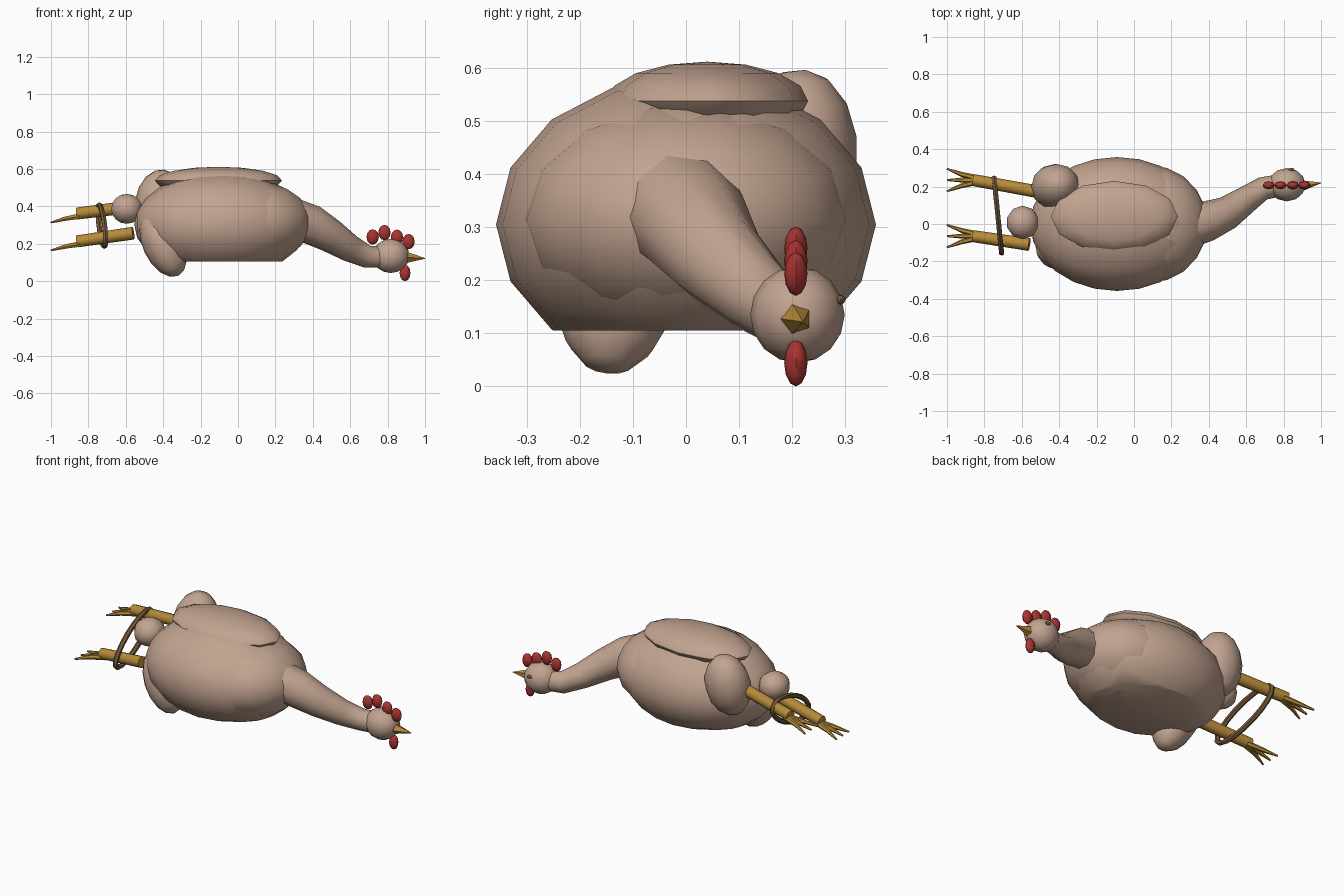
import bpy, bmesh, math
from mathutils import Vector, Matrix, Euler

if "Cube" in bpy.data.objects:
    bpy.data.objects.remove(bpy.data.objects["Cube"])


def material(name, rgb):
    m = bpy.data.materials.new(name)
    m.diffuse_color = (*rgb, 1)
    m.use_nodes = True
    m.node_tree.nodes["Principled BSDF"].inputs["Base Color"].default_value = m.diffuse_color
    return m


SKIN = material("pale skin", (0.54, 0.37, 0.28))
RED = material("comb red", (0.40, 0.035, 0.03))
YELLOW = material("leg yellow", (0.47, 0.26, 0.04))
TWINE = material("twine brown", (0.18, 0.10, 0.045))


def finish(name, bm, mat, smooth=50):
    bmesh.ops.recalc_face_normals(bm, faces=bm.faces)
    me = bpy.data.meshes.new(name)
    bm.to_mesh(me)
    bm.free()
    me.materials.append(mat)
    ob = bpy.data.objects.new(name, me)
    bpy.context.collection.objects.link(ob)
    bpy.ops.object.select_all(action='DESELECT')
    ob.select_set(True)
    bpy.context.view_layer.objects.active = ob
    if smooth:
        bpy.ops.object.shade_smooth_by_angle(angle=math.radians(smooth))
    return ob


def ellipsoid(name, centre, radii, mat, seg=12, rings=8, rot=(0, 0, 0),
              along_x=False, floor=None):
    bm = bmesh.new()
    bmesh.ops.create_uvsphere(bm, u_segments=seg, v_segments=rings, radius=1)
    if along_x:
        bm.transform(Matrix.Rotation(math.pi / 2, 4, 'Y'))
    turn = Euler([math.radians(a) for a in rot]).to_matrix().to_4x4()
    bm.transform(Matrix.Translation(centre) @ turn @ Matrix.Diagonal((*radii, 1)))
    if floor is not None:  # cut a flat resting underside
        geom = bm.verts[:] + bm.edges[:] + bm.faces[:]
        cut = bmesh.ops.bisect_plane(bm, geom=geom, plane_co=(0, 0, floor),
                                     plane_no=(0, 0, -1), clear_outer=True)
        edges = [e for e in cut['geom_cut'] if isinstance(e, bmesh.types.BMEdge)]
        bmesh.ops.holes_fill(bm, edges=edges)
    return finish(name, bm, mat)


def tube(name, path, radii, mat, sides=8, closed=False):
    bm = bmesh.new()
    pts = [Vector(p) for p in path]
    n = len(pts)
    rings = []
    for i, p in enumerate(pts):
        a = pts[(i - 1) % n] if closed else pts[max(i - 1, 0)]
        b = pts[(i + 1) % n] if closed else pts[min(i + 1, n - 1)]
        t = (b - a).normalized()
        ref = Vector((1, 0, 0)) if closed else Vector((0, 0, 1))
        u = t.cross(ref).normalized()
        v = u.cross(t)
        r = radii[i] if isinstance(radii, (list, tuple)) else radii
        rings.append([bm.verts.new(p + r * (math.cos(k * math.tau / sides) * u
                                            + math.sin(k * math.tau / sides) * v))
                      for k in range(sides)])
    for i in range(n if closed else n - 1):
        r0, r1 = rings[i], rings[(i + 1) % n]
        for k in range(sides):
            j = (k + 1) % sides
            bm.faces.new((r0[k], r0[j], r1[j], r1[k]))
    if not closed:
        bm.faces.new(rings[0])
        bm.faces.new(rings[-1])
    return finish(name, bm, mat)


# Body, breast and the folded wing lying on top
ellipsoid("body", (-0.09, 0, 0.305), (0.465, 0.358, 0.28), SKIN, 16, 12,
          along_x=True, floor=0.105)
ellipsoid("breast", (0.08, 0, 0.315), (0.313, 0.315, 0.225), SKIN, 14, 10,
          along_x=True, floor=0.105)
ellipsoid("wing", (-0.105, 0.04, 0.538), (0.34, 0.19, 0.074), SKIN, 12, 8,
          rot=(0, 0, 0))

# Thighs and tail
ellipsoid("upper_thigh", (-0.42, 0.2, 0.42), (0.13, 0.122, 0.18), SKIN, 12, 8,
          rot=(-8, 8, 0))
ellipsoid("lower_thigh", (-0.40, -0.13, 0.2), (0.11, 0.118, 0.19), SKIN, 12, 8,
          rot=(-6, -25, 0))
ellipsoid("tail", (-0.595, 0.008, 0.387), (0.087, 0.09, 0.08), SKIN, 10, 8)

# Limp neck and head
tube("neck", [(0.30, -0.01, 0.33), (0.39, 0.015, 0.303), (0.50, 0.06, 0.24),
              (0.60, 0.13, 0.175), (0.69, 0.19, 0.132), (0.80, 0.21, 0.13)],
     [0.115, 0.108, 0.09, 0.073, 0.062, 0.06], SKIN, 10)
ellipsoid("head", (0.817, 0.21, 0.135), (0.1, 0.089, 0.091), SKIN, 12, 8)
ellipsoid("eye", (0.84, 0.291, 0.163), (0.018, 0.009, 0.009), TWINE, 8, 6)
tube("beak", [(0.89, 0.207, 0.128), (1.0, 0.22, 0.122)], [0.034, 0.002], YELLOW, 5)

# Comb and wattle
for i, (x, z) in enumerate([(0.72, 0.237), (0.783, 0.26), (0.85, 0.235), (0.912, 0.212)]):
    ellipsoid(f"comb_{i + 1}", (x, 0.207, z), (0.033, 0.022, 0.041), RED, 8, 6)
ellipsoid("wattle", (0.893, 0.207, 0.044), (0.029, 0.022, 0.044), RED, 8, 6)

# Shanks with three toes each
for side, hip, ankle in [("upper", (-0.50, 0.17, 0.408), (-0.86, 0.235, 0.362)),
                         ("lower", (-0.56, -0.11, 0.257), (-0.86, -0.065, 0.213))]:
    tube(f"{side}_shank", [hip, ankle], [0.034, 0.032], YELLOW, 8)
    x, y, z = ankle
    for i, s in enumerate((-1, 0, 1)):
        tube(f"{side}_toe_{i + 1}",
             [(x + 0.03, y + 0.008 * s, z - 0.012), (x - 0.06, y + 0.03 * s, z - 0.027),
              (-1.0, y + 0.06 * s, z - 0.048)],
             [0.017, 0.013, 0.005], YELLOW, 6)

# Twine loop binding both legs
loop = []
for k in range(18):
    a = k * math.tau / 18
    p, q = 0.218 * math.cos(a), 0.075 * math.sin(a)
    dy, dz = 0.92 * p - 0.39 * q, 0.39 * p + 0.92 * q
    loop.append((-0.728 - 0.1 * dy, 0.045 + dy, 0.297 + dz))
tube("twine", loop, 0.015, TWINE, 6, closed=True)
